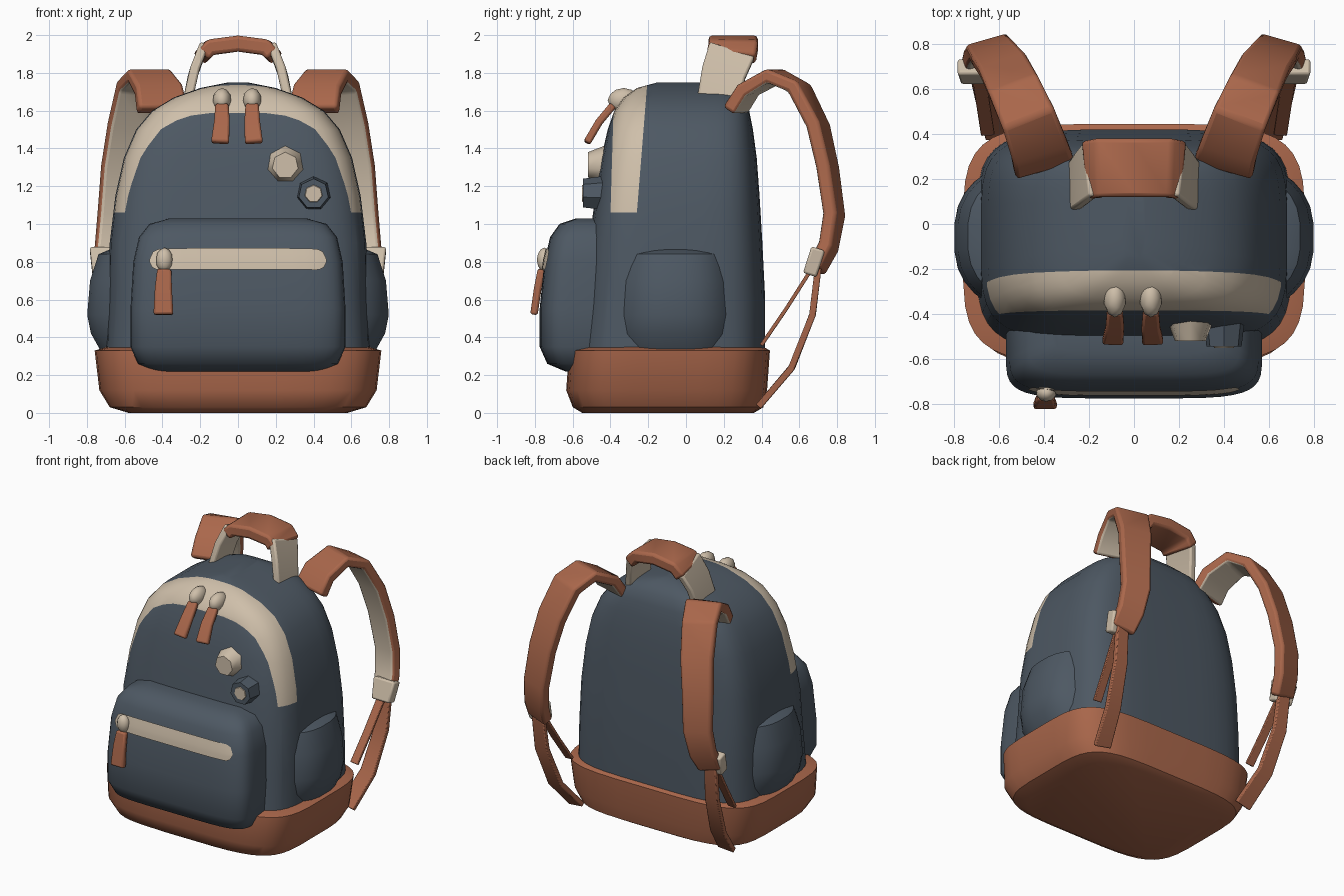
import bpy, bmesh, math
from mathutils import Vector, Matrix

cube = bpy.data.objects.get("Cube")
if cube:
    bpy.data.objects.remove(cube, do_unlink=True)


def material(name, rgb):
    m = bpy.data.materials.new(name)
    m.use_nodes = True
    m.diffuse_color = (*rgb, 1)
    m.node_tree.nodes["Principled BSDF"].inputs["Base Color"].default_value = (*rgb, 1)
    return m


NAVY = material("slate_navy_fabric", (0.075, 0.098, 0.125))
TAN = material("brown_leather", (0.40, 0.135, 0.07))
CREAM = material("cream_trim", (0.62, 0.52, 0.40))


def finish(name, bm, mats, angle=40, mirror=False, bevel=0):
    """Turn a bmesh into a shaded object, optionally bevelled and mirrored in x."""
    mesh = bpy.data.meshes.new(name)
    bm.to_mesh(mesh)
    bm.free()
    for m in mats:
        mesh.materials.append(m)
    mesh.shade_smooth()
    mesh.set_sharp_from_angle(angle=math.radians(angle))
    ob = bpy.data.objects.new(name, mesh)
    bpy.context.collection.objects.link(ob)
    if bevel:
        mod = ob.modifiers.new("soft_edges", 'BEVEL')
        mod.width, mod.segments = bevel, 2
    if mirror:
        ob.modifiers.new("mirror", 'MIRROR')
    return ob


def loft(rings, power, n=40):
    """Stack rounded-box rings given as (z, half width, front y, back y)."""
    bm = bmesh.new()
    loops = []
    for z, w, front, back in rings:
        mid, half = (front + back) / 2, (back - front) / 2
        loop = []
        for i in range(n):
            a = math.tau * (i + 0.5) / n
            c, s = math.cos(a), math.sin(a)
            x = math.copysign(abs(c) ** (2 / power), c) * w
            y = math.copysign(abs(s) ** (2 / power), s) * half + mid
            loop.append(bm.verts.new((x, y, z)))
        loops.append(loop)
    for lo, hi in zip(loops, loops[1:]):
        for i in range(n):
            j = (i + 1) % n
            bm.faces.new((lo[i], lo[j], hi[j], hi[i]))
    bm.faces.new(loops[0][::-1])
    bm.faces.new(loops[-1])
    return bm


def strap(name, path, across, widths, thick, mats, mirror=False, bevel=0.012):
    """Sweep a flat section along a path; the second material lines the inner side."""
    bm = bmesh.new()
    pts = [Vector(p) for p in path]
    rows = []
    for i, p in enumerate(pts):
        t = (pts[min(i + 1, len(pts) - 1)] - pts[max(i - 1, 0)]).normalized()
        a = Vector(across)
        a = (a - t * a.dot(t)).normalized()
        inner = t.cross(a) * thick / 2
        f = i / (len(pts) - 1)
        a *= (widths[0] * (1 - f) + widths[1] * f) / 2
        rows.append([bm.verts.new(p + q) for q in (a - inner, a + inner, inner - a, -a - inner)])
    for lo, hi in zip(rows, rows[1:]):
        for k in range(4):
            j = (k + 1) % 4
            face = bm.faces.new((lo[k], lo[j], hi[j], hi[k]))
            face.material_index = 1 if k == 1 and len(mats) > 1 else 0
    bm.faces.new(rows[0])
    bm.faces.new(rows[-1])
    bmesh.ops.recalc_face_normals(bm, faces=bm.faces)
    return finish(name, bm, mats, 50, mirror, bevel)


def blob(name, at, size, mat):
    bm = bmesh.new()
    bmesh.ops.create_icosphere(bm, subdivisions=2, radius=0.5,
                               matrix=Matrix.Translation(at) @ Matrix.Diagonal((*size, 1)))
    return finish(name, bm, [mat])


def disc(name, at, r_back, r_front, depth, mat, sides=7):
    """Short tapered disc that faces the front."""
    bm = bmesh.new()
    bmesh.ops.create_cone(bm, cap_ends=True, segments=sides, radius1=r_back, radius2=r_front,
                          depth=depth, matrix=Matrix.Translation(at) @ Matrix.Rotation(math.pi / 2, 4, 'X'))
    return finish(name, bm, [mat], 50)


# Leather base
finish("leather_base", loft([
    (0, 0.58, -0.55, 0.36), (0.03, 0.68, -0.60, 0.41), (0.12, 0.735, -0.635, 0.43),
    (0.33, 0.76, -0.62, 0.445), (0.35, 0.69, -0.55, 0.41)], 4.5), [TAN])

# Main body with the cream zip band over its front shoulder
body = loft([
    (0.30, 0.70, -0.57, 0.42), (0.6, 0.69, -0.54, 0.42), (0.9, 0.68, -0.515, 0.405),
    (1.15, 0.65, -0.48, 0.39), (1.35, 0.605, -0.45, 0.375), (1.5, 0.54, -0.415, 0.355),
    (1.6, 0.455, -0.38, 0.335), (1.67, 0.34, -0.33, 0.31), (1.72, 0.2, -0.26, 0.26),
    (1.75, 0.05, -0.15, 0.18)], 4.5)
BAND_LOW = 1.06
edges = [(-0.40, 0.03), (-0.26, 0.08)]


def cut(co, no):
    bmesh.ops.bisect_plane(body, geom=body.verts[:] + body.edges[:] + body.faces[:],
                           dist=0.0001, plane_co=co, plane_no=no)


cut((0, 0, BAND_LOW), (0, 0, 1))
for y, slope in edges:
    cut((0, y, BAND_LOW), (0, 1, -slope))
for f in body.faces:
    c = f.calc_center_median()
    lo, hi = (y + slope * (c.z - BAND_LOW) for y, slope in edges)
    f.material_index = int(c.z > BAND_LOW and lo < c.y < hi)
finish("main_body", body, [NAVY, CREAM], 50)

# Side pockets bulging out of both flanks
finish("side_pockets", loft([
    (0.33, 0.73, -0.44, 0.33), (0.42, 0.78, -0.46, 0.34), (0.52, 0.80, -0.46, 0.34),
    (0.7, 0.785, -0.45, 0.33), (0.84, 0.74, -0.42, 0.31), (0.87, 0.67, -0.36, 0.25)], 2.7), [NAVY])

# Front pocket
pocket = finish("front_pocket", loft([
    (0.22, 0.44, -0.64, -0.34), (0.26, 0.53, -0.735, -0.32), (0.35, 0.57, -0.775, -0.3),
    (0.55, 0.57, -0.775, -0.3), (0.8, 0.555, -0.75, -0.3), (0.93, 0.525, -0.72, -0.3),
    (1.0, 0.47, -0.67, -0.32), (1.03, 0.36, -0.58, -0.36)], 5), [NAVY], 50)

# Pocket zip: rounded strip laid on the pocket
bm = bmesh.new()
bmesh.ops.create_grid(bm, x_segments=44, y_segments=4, size=1)
for v in bm.verts:
    x, h = v.co.x * 0.485, v.co.y * 0.06
    over = max(0, abs(x) - 0.425) / 0.06
    v.co = (x, -0.78, 0.82 + h * math.sqrt(max(0.04, 1 - over * over)))
zip_strip = finish("pocket_zip", bm, [CREAM])
wrap = zip_strip.modifiers.new("lay_on_pocket", 'SHRINKWRAP')
wrap.target, wrap.wrap_mode, wrap.offset = pocket, 'ABOVE_SURFACE', 0.009

# Zip sliders and leather pulls
for side, x in (("right", -0.085), ("left", 0.075)):
    blob(f"{side}_zip_slider", (x, -0.33, 1.655), (0.10, 0.17, 0.13), CREAM)
    strap(f"{side}_zip_pull", [(x, -0.385, 1.63), (x, -0.46, 1.54), (x * 1.12, -0.525, 1.43)],
          (1, 0, 0), (0.07, 0.095), 0.04, [TAN])
blob("pocket_zip_slider", (-0.39, -0.75, 0.81), (0.09, 0.08, 0.13), CREAM)
strap("pocket_zip_pull", [(-0.39, -0.765, 0.76), (-0.395, -0.785, 0.66), (-0.395, -0.805, 0.52)],
      (1, 0, 0), (0.075, 0.105), 0.04, [TAN])

# Badges
disc("cream_badge", (0.25, -0.475, 1.31), 0.105, 0.07, 0.09, CREAM)
disc("navy_badge", (0.40, -0.485, 1.16), 0.095, 0.08, 0.12, NAVY)
disc("navy_badge_centre", (0.40, -0.546, 1.16), 0.05, 0.045, 0.008, CREAM)

# Carry handle: cream legs and a padded grip
strap("handle_legs", [(0.265, 0.17, 1.66), (0.235, 0.20, 1.80), (0.19, 0.245, 1.92)],
      (0, 1, 0), (0.22, 0.25), 0.05, [CREAM], mirror=True)
strap("handle_grip", [(-0.195, 0.24, 1.885), (-0.15, 0.25, 1.935), (0, 0.25, 1.955),
                      (0.15, 0.25, 1.935), (0.195, 0.24, 1.885)],
      (0, 1, 0), (0.26, 0.26), 0.085, [TAN], bevel=0.02)

# Shoulder straps with cream lining
strap("shoulder_straps", [
    (0.40, 0.26, 1.60), (0.42, 0.33, 1.71), (0.47, 0.47, 1.785), (0.53, 0.60, 1.72),
    (0.58, 0.70, 1.52), (0.62, 0.75, 1.3), (0.645, 0.785, 1.05), (0.665, 0.755, 0.88),
    (0.685, 0.69, 0.76)], (1, -0.28, 0), (0.27, 0.17), 0.075, [TAN, CREAM], mirror=True, bevel=0.018)

# Buckles and lower webbing
strap("strap_buckles", [(0.70, 0.70, 0.87), (0.70, 0.655, 0.73)],
      (1, 0, 0), (0.17, 0.14), 0.075, [CREAM], mirror=True)
strap("short_webbing", [(0.69, 0.67, 0.77), (0.67, 0.53, 0.55), (0.65, 0.40, 0.36)],
      (1, 0, 0), (0.06, 0.06), 0.02, [TAN], mirror=True, bevel=0.004)
strap("long_webbing", [(0.69, 0.70, 0.77), (0.68, 0.67, 0.52), (0.65, 0.56, 0.24), (0.60, 0.39, 0.04)],
      (1, 0, 0), (0.09, 0.12), 0.035, [TAN], mirror=True, bevel=0.006)
